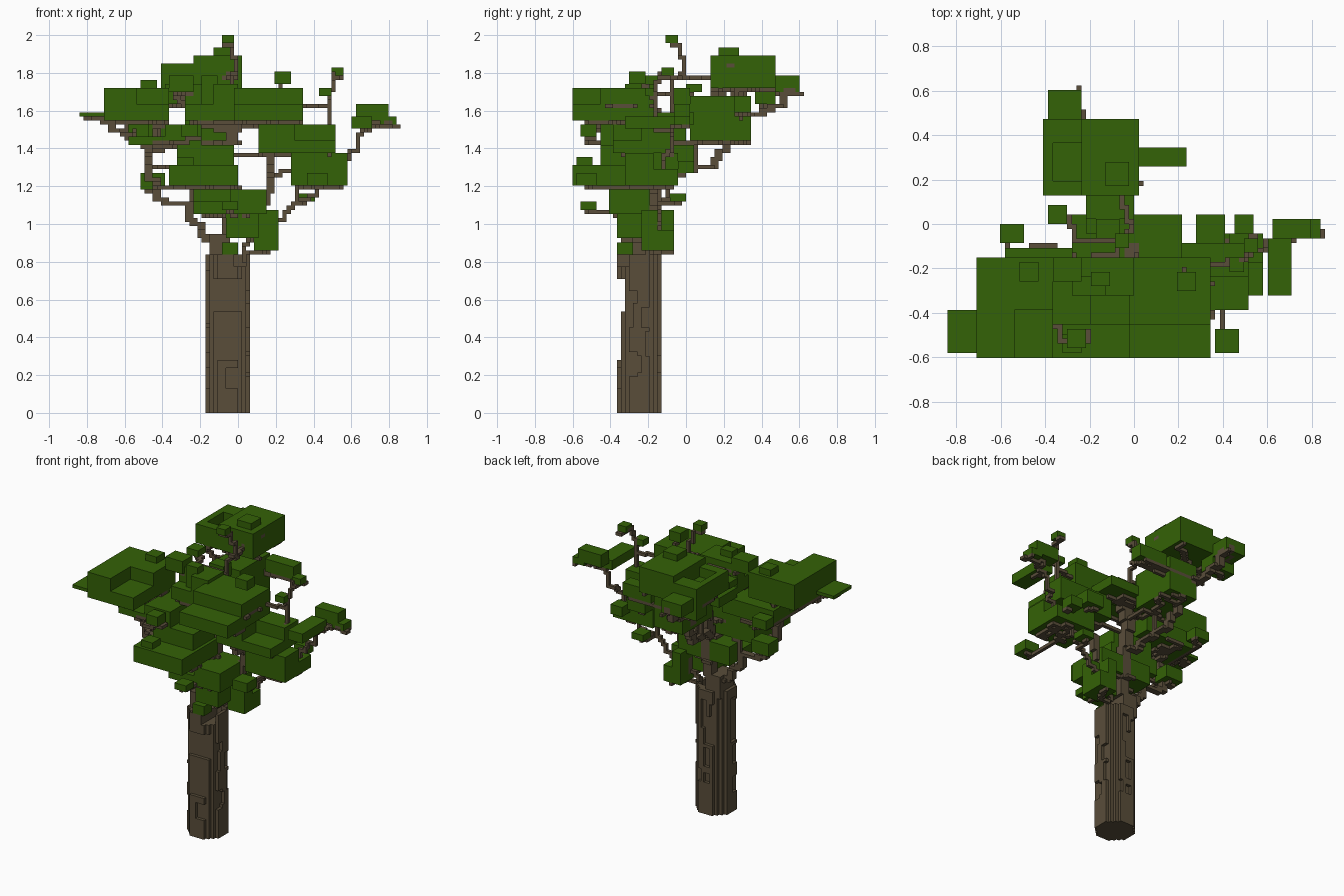
import bpy
import random

random.seed(4)
UNIT = 2 / 93            # edge of one block
cube = bpy.data.objects.get("Cube")
if cube:
    bpy.data.objects.remove(cube)


def make_material(name, colour):
    mat = bpy.data.materials.new(name)
    mat.use_nodes = True
    mat.diffuse_color = colour
    mat.node_tree.nodes["Principled BSDF"].inputs["Base Color"].default_value = colour
    return mat


bark = make_material("bark brown", (0.1, 0.075, 0.042, 1))
foliage = make_material("leaf green", (0.034, 0.122, 0.002, 1))


def cell(value):
    """Centimetres to block index."""
    return round(value / 100 / UNIT)


def block(x0, x1, y0, y1, z0, z1):
    """All block cells inside a box given in centimetres."""
    spans = [range(cell(a), max(cell(b), cell(a) + 1))
             for a, b in ((x0, x1), (y0, y1), (z0, z1))]
    return {(x, y, z) for x in spans[0] for y in spans[1] for z in spans[2]}


def walk(start, end):
    """A stepped, face-connected line of cells."""
    pos, cells = list(start), {tuple(start)}
    while tuple(pos) != tuple(end):
        gaps = [abs(e - p) for p, e in zip(pos, end)]
        axis = random.choices(range(3), weights=gaps)[0]
        pos[axis] += 1 if end[axis] > pos[axis] else -1
        cells.add(tuple(pos))
    return cells


def limb(*points, thick=1):
    """A stepped branch through points in centimetres."""
    nodes = [tuple(cell(v) for v in p) for p in points]
    cells = set().union(*(walk(a, b) for a, b in zip(nodes, nodes[1:])))
    grow = range(thick)
    return {(x + i, y + j, z) for x, y, z in cells for i in grow for j in grow}


def build(name, cells, mat, occupied):
    """Mesh the exposed sides of the cells as merged rectangles."""
    verts, faces = [], []
    for axis in range(3):
        u, v = (axis + 1) % 3, (axis + 2) % 3
        for side in (-1, 1):
            layers = {}
            for c in cells:
                n = list(c)
                n[axis] += side
                if tuple(n) not in occupied:
                    layers.setdefault(c[axis], set()).add((c[u], c[v]))
            for level, todo in layers.items():
                for a, b in sorted(todo):
                    if (a, b) not in todo:
                        continue
                    w = h = 1
                    while (a, b + h) in todo:
                        h += 1
                    while all((a + w, b + k) in todo for k in range(h)):
                        w += 1
                    todo -= {(a + i, b + k) for i in range(w) for k in range(h)}
                    ring = [(a, b), (a + w, b), (a + w, b + h), (a, b + h)]
                    for p, q in ring[::side]:
                        co = [0, 0, 0]
                        co[axis] = (level + (side > 0)) * UNIT
                        co[u], co[v] = p * UNIT, q * UNIT
                        verts.append(co)
                    faces.append(range(len(verts) - 4, len(verts)))
    mesh = bpy.data.meshes.new(name)
    mesh.from_pydata(verts, [], faces)
    mesh.materials.append(mat)
    bpy.context.collection.objects.link(bpy.data.objects.new(name, mesh))


leaves, undersides = {}, []


def pad(name, x, y, z, notch=None, knobs=0):
    """A leaf slab; one top corner may be cut away, with small knobs on top."""
    cells = block(*x, *y, *z)
    if notch:
        cut_x = (sum(x) / 2, x[1]) if notch[0] > 0 else (x[0], sum(x) / 2)
        cut_y = (sum(y) / 2, y[1]) if notch[1] > 0 else (y[0], sum(y) / 2)
        cells -= block(*cut_x, *cut_y, sum(z) / 2, z[1])
    for _ in range(knobs):
        kx, ky = random.randint(x[0], x[1] - 10), random.randint(y[0], y[1] - 8)
        cells |= block(kx, kx + 10, ky, ky + 8, z[0], z[1] + 4)
    leaves[name] = cells
    undersides.append((x, y, z[0]))


# Large leaf pads from the top down
pad("high_back_pad", (-41, 2), (12, 47), (171, 185))
leaves["high_back_pad"] -= block(-36, -23, 20, 37, 178, 185)
pad("high_back_crown", (-23, 2), (12, 47), (185, 190))
pad("high_back_base", (-40, -24), (36, 48), (164, 171))
pad("middle_back_pad", (-22, 1), (2, 34), (144, 168))
pad("middle_back_arm", (2, 23), (25, 34), (160, 167))
pad("upper_right_pad", (-72, -36), (-60, -16), (154, 173), (1, -1))
pad("upper_right_tip", (-84, -72), (-57, -39), (156, 160))
pad("upper_front_pad", (-2, 35), (-60, -16), (154, 163))
pad("upper_front_crown", (-2, 35), (-46, -16), (163, 173))
pad("centre_pad", (-27, 0), (-33, -16), (154, 175), (-1, -1), 1)
pad("centre_back_pad", (-27, 22), (-16, 4), (152, 160), knobs=1)
pad("right_side_pad", (-59, -20), (-45, -10), (141, 152), (-1, -1), 1)
pad("lower_front_pad", (-37, 0), (-60, -22), (121, 131), knobs=1)
pad("lower_front_crown", (-32, -2), (-46, -22), (131, 141), knobs=1)
pad("left_upper_pad", (10, 52), (-38, -8), (138, 152), (1, -1))
pad("left_side_pad", (28, 58), (-32, -4), (121, 138), (1, 1))
pad("low_front_pad", (-24, 16), (-40, -12), (105, 118), (-1, -1))
pad("low_front_base", (-6, 10), (-36, -20), (93, 105))
pad("low_left_pad", (8, 22), (-24, -6), (87, 107), (1, 1))
pad("outer_left_pad", (63, 80), (-7, 3), (154, 163))
pad("outer_left_front_pad", (61, 72), (-32, -7), (151, 156))

# Small sprigs: centre and width
sprigs = [
    (-6, -7, 197, 6), (53, -9, 180, 6), (-31, 53, 174, 14), (-8, 23, 190, 10),
    (-55, -5, 148, 9), (23, -25, 178, 9), (-5, -33, 87, 8), (42, -53, 123, 10),
    (80, -2, 155, 8), (47, -18, 170, 6), (-5, -52, 110, 8), (37, -4, 114, 8),
    (-12, -2, 168, 10), (50, 0, 130, 8), (35, -2, 138, 12), (-48, -22, 174, 8),
    (-45, -20, 123, 12), (-25, -51, 150, 9), (-35, 4, 172, 9), (-30, -20, 175, 12)]
leaves["leaf_sprigs"] = set()
for x, y, z, size in sprigs:
    r, h = size / 2, size * 0.35
    leaves["leaf_sprigs"] |= block(x - r, x + r, y - r, y + r, z - h, z + h)
    undersides.append(((x - r, x + r), (y - r, y + r), z - h))

# Trunk: stepped eight-sided column, thinner up the front, with grooves
trunk = {c for c in block(-17, 6, -37, -13, 0, 83)
         if abs(c[0] + 3) + abs(c[1] + 12) <= 7}
trunk -= block(-20, 10, -40, -34, 28, 72) | block(-20, 10, -40, -32, 53, 72)
trunk -= block(-3, 4, -40, -20, 78, 90)
for _ in range(16):
    z = random.randint(5, 60)
    top = z + random.randint(6, 18)
    x, y = random.choice((-17, 4)), random.randint(-34, -20)
    trunk -= block(x, x + 2, y, y + 5, z, top)
    x, y = random.randint(-13, 0), random.choice((-37, -15))
    trunk -= block(x, x + 5, y, y + 2, z, top)

# Main limbs spreading from the fork
limbs = block(-16, -5, -30, -16, 80, 94)
limbs |= limb((-8, -24, 92), (-8, -18, 135), (-4, -15, 156), thick=3)
limbs |= limb((-14, -22, 90), (-27, -25, 106), (-50, -33, 124), (-58, -40, 141),
              (-80, -48, 154), thick=2)
limbs |= limb((3, -22, 80), (8, -20, 90), (28, -14, 107), (46, -8, 118),
              (58, -12, 136), (66, -8, 148), (82, -4, 151))
limbs |= limb((-8, -18, 120), (-18, 15, 134), (-25, 38, 158), (-30, 55, 172), thick=2)
limbs |= limb((8, -20, 90), (14, -22, 125), (14, -30, 156), thick=2)
limbs |= limb((14, -20, 125), (47, -20, 150), (49, -10, 178))
limbs |= limb((-4, -12, 150), (-3, -2, 178), (-4, -5, 194))
limbs |= limb((-3, -2, 176), (-6, 12, 177))

# Twigs from the nearest limb, creeping under every pad and sprig
twigs = set()
anchors = sorted(limbs)
for x, y, z in undersides:
    for _ in range(5 if x[1] - x[0] > 18 else 1):
        tip, end = [(cell(random.uniform(*x)), cell(random.uniform(*y)), cell(z) - 1)
                    for _ in range(2)]
        near = min((a for a in anchors if a[2] <= tip[2]),
                   key=lambda a: sum(abs(p - q) for p, q in zip(a, tip)))
        twigs |= walk(near, tip) | walk(tip, end)

parts = [("trunk", trunk, bark), ("limbs", limbs, bark), ("twigs", twigs, bark)]
parts += [(name, cells, foliage) for name, cells in leaves.items()]
occupied = set().union(*(cells for _, cells, _ in parts))
done = set()
for name, cells, mat in parts:
    build(name, cells - done, mat, occupied)
    done |= cells
